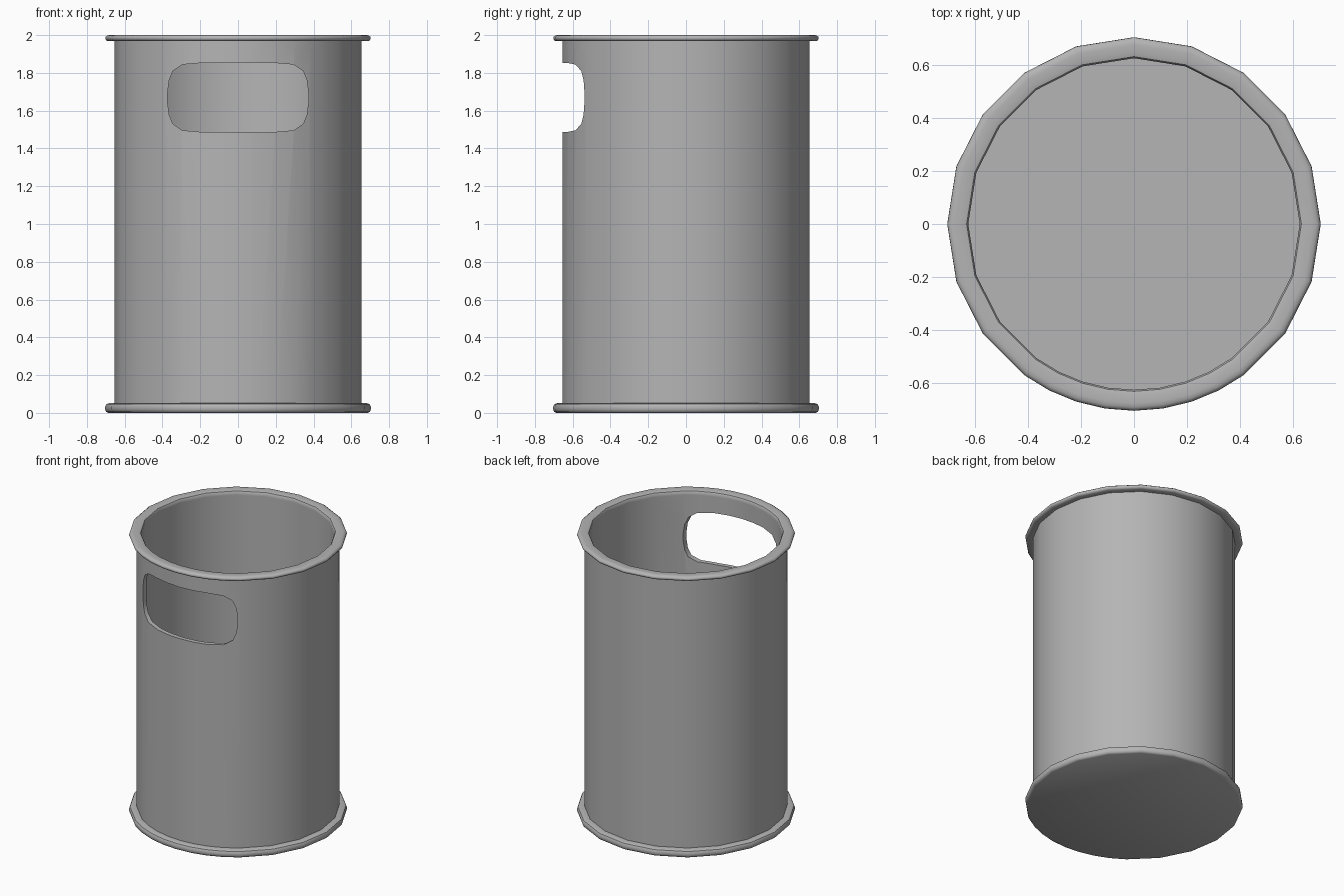
import bpy, bmesh, math

if "Cube" in bpy.data.objects:
    bpy.data.objects.remove(bpy.data.objects["Cube"])

# Ring angles: 20 sides, with half steps around the front
STEPS = sorted({18 * i for i in range(20)} | {243, 261, 279, 297})
ANGLES = [math.radians(a) for a in STEPS]


def add_object(name, bm):
    bmesh.ops.recalc_face_normals(bm, faces=bm.faces)
    mesh = bpy.data.meshes.new(name)
    bm.to_mesh(mesh)
    bm.free()
    obj = bpy.data.objects.new(name, mesh)
    bpy.context.collection.objects.link(obj)
    return obj


def lathe(name, profile):
    """Spin a (radius, height) profile and cap both ends."""
    bm = bmesh.new()
    rings = [[bm.verts.new((r * math.cos(a), r * math.sin(a), z)) for a in ANGLES]
             for r, z in profile]
    n = len(ANGLES)
    for low, high in zip(rings, rings[1:]):
        for i in range(n):
            j = (i + 1) % n
            bm.faces.new((low[i], low[j], high[j], high[i]))
    bm.faces.new(rings[0])
    bm.faces.new(rings[-1])
    return add_object(name, bm)


# Bin: underside, base rim, outer wall, top rim, inner wall, floor
bin_body = lathe("bin_body", [
    (0.687, 0.0), (0.698, 0.006), (0.703, 0.018), (0.703, 0.034), (0.697, 0.046),
    (0.68, 0.052), (0.655, 0.052),
    (0.655, 1.968), (0.688, 1.968), (0.698, 1.973), (0.703, 1.982), (0.701, 1.991),
    (0.690, 1.999), (0.675, 2.0), (0.645, 2.0), (0.630, 1.996), (0.624, 1.985),
    (0.624, 1.97), (0.624, 0.03)])

# Handle opening: rounded outline mirrored into four corners
quarter = [(0.372, 0.03), (0.365, 0.09), (0.345, 0.14), (0.295, 0.174), (0.19, 0.183)]
outline = (quarter + [(-x, z) for x, z in reversed(quarter)]
           + [(-x, -z) for x, z in quarter] + [(x, -z) for x, z in reversed(quarter)])
bm = bmesh.new()
face = bm.faces.new([bm.verts.new((x, -1.0, 1.670 + z)) for x, z in outline])
side = bmesh.ops.extrude_face_region(bm, geom=[face])["geom"]
bmesh.ops.translate(bm, vec=(0, 0.9, 0),
                    verts=[v for v in side if isinstance(v, bmesh.types.BMVert)])
if len(bm.faces) == len(outline) + 1:
    bm.faces.new([v for v in bm.verts if v.co.y < -0.9])
cutter = add_object("handle_cutter", bm)
cutter.hide_render = True

# Cut the opening, then smooth
cut = bin_body.modifiers.new("handle_opening", 'BOOLEAN')
cut.operation = 'DIFFERENCE'
cut.solver = 'EXACT'
cut.object = cutter
bpy.context.view_layer.objects.active = bin_body
bpy.ops.object.select_all(action='DESELECT')
bin_body.select_set(True)
bpy.ops.object.modifier_apply(modifier=cut.name)
bpy.data.objects.remove(cutter)
bpy.ops.object.shade_smooth_by_angle(angle=math.radians(42))

# Dark grey finish
grey = bpy.data.materials.new("dark_grey")
grey.diffuse_color = (0.46, 0.46, 0.46, 1.0)
grey.use_nodes = True
grey.node_tree.nodes["Principled BSDF"].inputs["Base Color"].default_value = grey.diffuse_color
bin_body.data.materials.clear()
bin_body.data.materials.append(grey)
